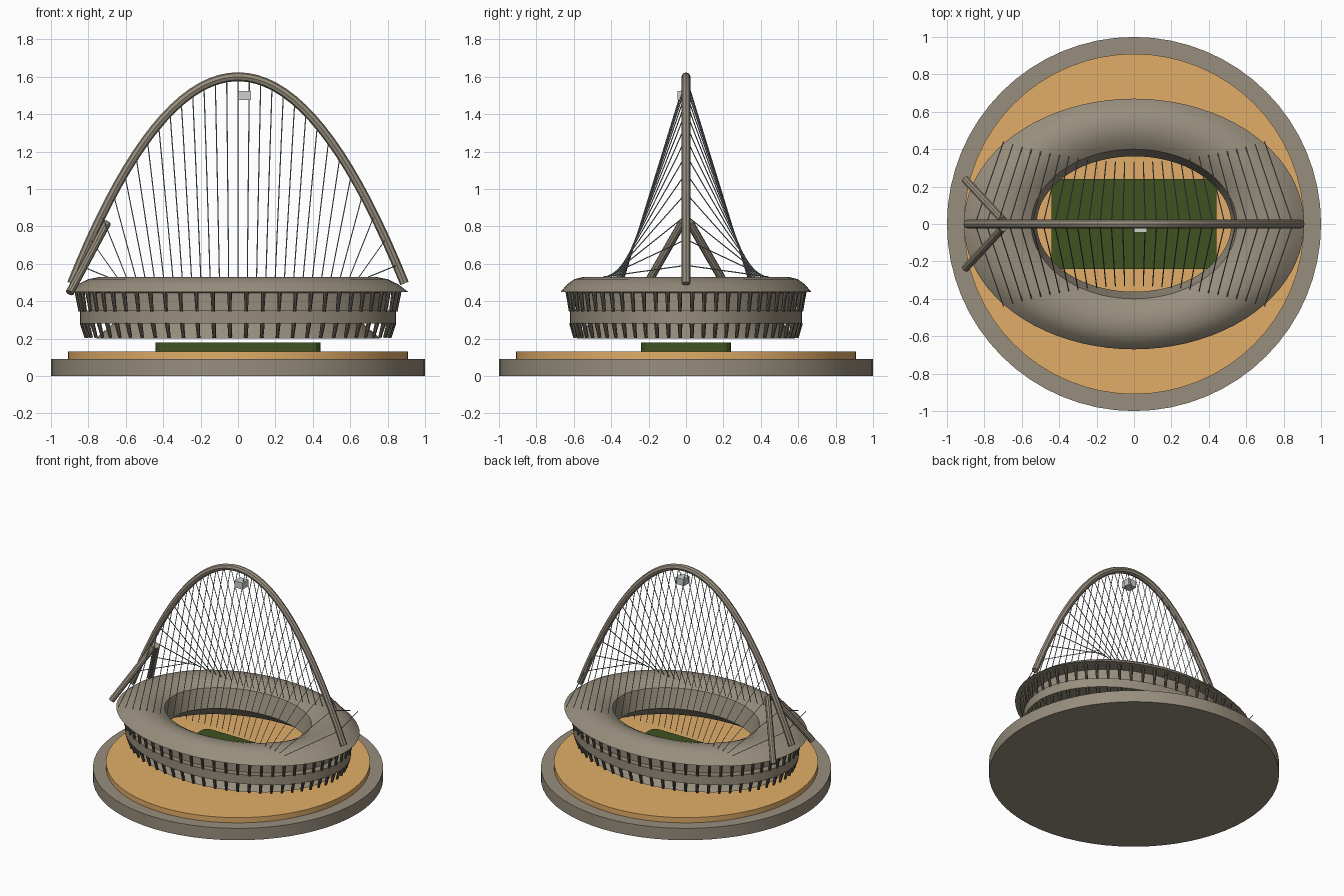
import bpy, bmesh, math
from mathutils import Vector

if "Cube" in bpy.data.objects:
    bpy.data.objects.remove(bpy.data.objects["Cube"])


def material(name, rgb):
    m = bpy.data.materials.new(name)
    m.use_nodes = True
    m.diffuse_color = (*rgb, 1)
    m.node_tree.nodes["Principled BSDF"].inputs["Base Color"].default_value = (*rgb, 1)
    return m


CONCRETE = material("warm grey concrete", (0.31, 0.27, 0.205))
STEEL = material("dark warm steel", (0.12, 0.105, 0.08))
SAND = material("sand", (0.76, 0.42, 0.14))
GRASS = material("grass green", (0.05, 0.085, 0.014))
CABLE = material("cable grey", (0.34, 0.36, 0.39))
PANEL = material("light grey panel", (0.6, 0.64, 0.6))


def finish(bm, name, mat, smooth=True):
    bmesh.ops.recalc_face_normals(bm, faces=bm.faces)
    mesh = bpy.data.meshes.new(name)
    bm.to_mesh(mesh)
    bm.free()
    mesh.materials.append(mat)
    obj = bpy.data.objects.new(name, mesh)
    bpy.context.collection.objects.link(obj)
    if smooth:
        bpy.ops.object.select_all(action="DESELECT")
        obj.select_set(True)
        bpy.context.view_layer.objects.active = obj
        bpy.ops.object.shade_smooth_by_angle(angle=math.radians(32))
    return obj


def disc(name, radius, low, high, mat):
    bm = bmesh.new()
    r = bmesh.ops.create_cone(bm, cap_ends=True, segments=64, radius1=radius,
                              radius2=radius, depth=high - low)
    bmesh.ops.translate(bm, verts=r["verts"], vec=(0, 0, (low + high) / 2))
    return finish(bm, name, mat)


def box(name, low, high, mat, bevel=0):
    low, high = Vector(low), Vector(high)
    bm = bmesh.new()
    bmesh.ops.create_cube(bm, size=1)
    for v in bm.verts:
        v.co = (low + high) / 2 + v.co * (high - low)
    if bevel:
        upright = [e for e in bm.edges
                   if abs(e.verts[0].co.z - e.verts[1].co.z) > 0.01]
        bmesh.ops.bevel(bm, geom=upright, offset=bevel, segments=3,
                        profile=0.5, affect="EDGES")
    return finish(bm, name, mat, False)


def add_rod(bm, start, end, r1, r2, sides):
    start, end = Vector(start), Vector(end)
    axis = end - start
    r = bmesh.ops.create_cone(bm, cap_ends=True, segments=sides, radius1=r1,
                              radius2=r2, depth=axis.length)
    turn = axis.to_track_quat("Z", "Y")
    for v in r["verts"]:
        v.co = turn @ v.co + (start + end) / 2


def oval_loft(name, profile, mat, segments=80):
    """Closed cross-section of (x radius, y radius, z) swept round an oval."""
    bm = bmesh.new()
    rings = []
    for a, b, z in profile:
        rings.append([bm.verts.new((a * math.cos(t), b * math.sin(t), z))
                      for t in (2 * math.pi * i / segments for i in range(segments))])
    for k, ring in enumerate(rings):
        nxt = rings[(k + 1) % len(rings)]
        for i in range(segments):
            j = (i + 1) % segments
            bm.faces.new((ring[i], ring[j], nxt[j], nxt[i]))
    return finish(bm, name, mat)


# Ground: plinth, sand apron and raised pitch
disc("plinth", 1.0, 0, 0.09, CONCRETE)
disc("apron", 0.91, 0.09, 0.13, SAND)
box("pitch", (-0.44, -0.24, 0.13), (0.44, 0.24, 0.18), GRASS, 0.045)

# Bowl: curved roof, recessed wall, gallery band and flared skirt
oval_loft("stadium_bowl", [
    (0.91, 0.67, 0.45), (0.855, 0.634, 0.492), (0.80, 0.597, 0.518),
    (0.74, 0.55, 0.53), (0.68, 0.505, 0.53), (0.625, 0.46, 0.517),
    (0.585, 0.427, 0.5), (0.55, 0.4, 0.482), (0.52, 0.362, 0.34),
    (0.74, 0.565, 0.2), (0.76, 0.585, 0.2), (0.67, 0.52, 0.28),
    (0.845, 0.62, 0.28), (0.845, 0.62, 0.35), (0.79, 0.58, 0.35),
    (0.79, 0.58, 0.445)], CONCRETE)

# Two tiers of leaning columns
for name, top, bottom in (
        ("upper_columns", (0.862, 0.632, 0.45), (0.845, 0.618, 0.345)),
        ("lower_columns", (0.835, 0.613, 0.285), (0.812, 0.594, 0.205))):
    bm = bmesh.new()
    for i in range(60):
        t = 2 * math.pi * (i + 0.5) / 60
        ends = [(a * math.cos(t), b * math.sin(t), z) for a, b, z in (top, bottom)]
        add_rod(bm, *ends, 0.013, 0.009, 8)
    finish(bm, name, STEEL)


# Great arch
def arch_height(x):
    return 1.6 - 1.105 * (x / 0.89) ** 2


curve = bpy.data.curves.new("arch_path", "CURVE")
curve.dimensions = "3D"
curve.bevel_depth = 0.024
curve.bevel_resolution = 2
curve.use_fill_caps = True
line = curve.splines.new("POLY")
line.points.add(36)
for i, p in enumerate(line.points):
    x = -0.89 + 1.78 * i / 36
    p.co = (x, 0, arch_height(x), 1)
path = bpy.data.objects.new("arch_path", curve)
bpy.context.collection.objects.link(path)
bm = bmesh.new()
bm.from_mesh(path.to_mesh())
path.to_mesh_clear()
bpy.data.objects.remove(path)
finish(bm, "arch", CONCRETE)

# Pair of raking struts at one end of the arch
bm = bmesh.new()
for side in (-1, 1):
    add_rod(bm, (-0.90, side * 0.235, 0.445), (-0.70, side * 0.02, 0.82),
            0.022, 0.022, 10)
finish(bm, "arch_struts", CONCRETE)

# Cables fanning from the arch to both sides of the roof
bm = bmesh.new()
COUNT = 29
for i in range(COUNT):
    x = -0.85 + 1.7 * i / (COUNT - 1)
    foot = x * 0.82
    for side in (-1, 1):
        y = side * (0.33 + 0.11 * (foot / 0.69) ** 2)
        add_rod(bm, (foot, y, 0.53), (x, 0, arch_height(x)), 0.003, 0.003, 4)
finish(bm, "cables", CABLE, False)

# Hanging display box
box("display_box", (0, -0.045, 1.475), (0.07, 0.024, 1.525), PANEL)
